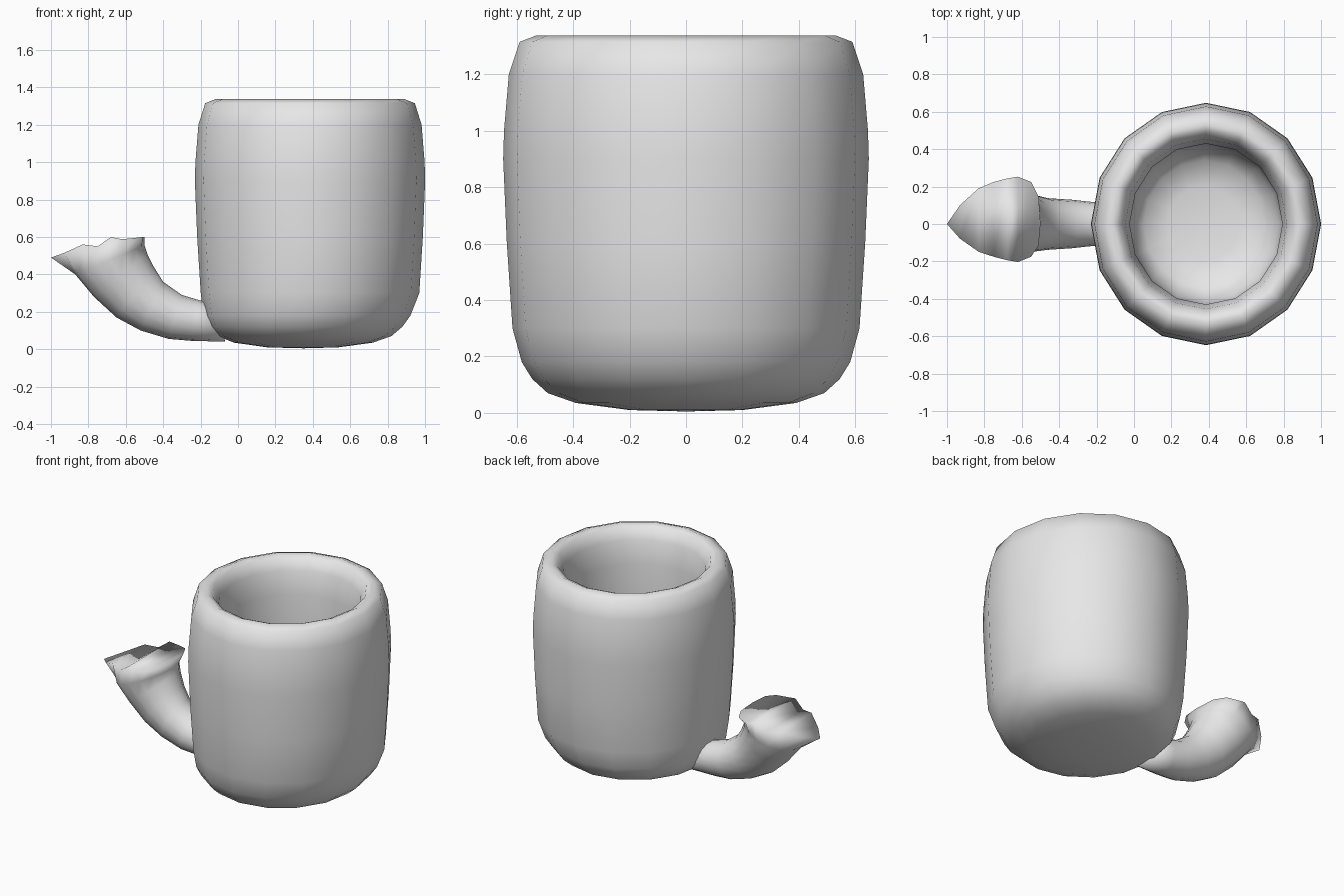
import bpy
import bmesh
from math import cos, sin, pi

SIDES = 16
ANGLES = [2 * pi * k / SIDES for k in range(SIDES)]

old = bpy.data.objects.get("Cube")
if old:
    bpy.data.objects.remove(old, do_unlink=True)

clay = bpy.data.materials.new("plain grey clay")
clay.use_nodes = True
grey = (0.8, 0.8, 0.8, 1)
clay.diffuse_color = grey
clay.node_tree.nodes["Principled BSDF"].inputs["Base Color"].default_value = grey


def loft(bm, rings):
    """Skin a list of equal point rings and return their vertices."""
    loops = [[bm.verts.new(p) for p in ring] for ring in rings]
    for a, b in zip(loops, loops[1:]):
        for k in range(SIDES):
            n = (k + 1) % SIDES
            bm.faces.new((a[k], a[n], b[n], b[k]))
    return loops


def fan(bm, loop, point):
    centre = bm.verts.new(point)
    for k in range(SIDES):
        bm.faces.new((loop[k], loop[(k + 1) % SIDES], centre))


def finish(bm, name):
    bmesh.ops.recalc_face_normals(bm, faces=bm.faces)
    for face in bm.faces:
        face.smooth = True
    mesh = bpy.data.meshes.new(name)
    bm.to_mesh(mesh)
    bm.free()
    mesh.materials.append(clay)
    obj = bpy.data.objects.new(name, mesh)
    bpy.context.collection.objects.link(obj)
    return obj


# Pot: one profile (radius, height) from the base, over the rim, to the inner floor
profile = [(.2, .01), (.39, .035), (.49, .07), (.545, .12), (.582, .18),
           (.615, .3), (.635, .6), (.648, .9), (.645, 1.0), (.628, 1.2),
           (.59, 1.315), (.53, 1.338), (.49, 1.32), (.455, 1.25), (.43, 1.1),
           (.43, .8), (.435, .5), (.41, .32), (.34, .23), (.2, .2)]
bm = bmesh.new()
rings = []
for r, z in profile:
    centre = .385 - .04 * max(0, 1 - z / .3) if r > .1 else .385
    rings.append([(centre + .95 * r * cos(t), r * sin(t), z) for t in ANGLES])
loops = loft(bm, rings)
fan(bm, loops[0], (.35, 0, .005))
fan(bm, loops[-1], (.375, 0, .195))
finish(bm, "pot")

# Spout: elliptical sections (top x, top z, bottom x, bottom z, half width, y shift)
sections = [(-.12, .25, -.07, .04, .105, 0), (-.2, .26, -.25, .045, .118, 0),
            (-.3, .29, -.37, .055, .13, 0), (-.4, .36, -.52, .1, .138, 0),
            (-.45, .44, -.65, .17, .155, .005), (-.485, .51, -.77, .28, .18, .015),
            (-.5, .555, -.87, .4, .205, .02)]
bm = bmesh.new()
rings = []
for tx, tz, bx, bz, w, shift in sections:
    rings.append([((tx + bx) / 2 + (tx - bx) / 2 * cos(t), shift + w * sin(t),
                   (tz + bz) / 2 + (tz - bz) / 2 * cos(t)) for t in ANGLES])

# Pointed, rippled lip (x, half width, height), mirrored to both sides
lip = [(-.5, 0, .6), (-.51, .13, .6), (-.55, .2, .595), (-.62, .228, .588),
       (-.68, .218, .6), (-.75, .2, .55), (-.83, .17, .56), (-.93, .09, .515),
       (-1, 0, .49)]
half = [(x, w + .025 * min(1, w / .2), z) for x, w, z in lip]
other = [(x, -w + .025 * min(1, w / .2), z) for x, w, z in lip[-2:0:-1]]
rings.append(half + other)
loops = loft(bm, rings)
fan(bm, loops[0], (-.08, 0, .14))

# Cap the lip with strips running from side to side
rim = loops[-1]
last = SIDES // 2
for k in range(last):
    corners = [rim[k], rim[k + 1], rim[-k - 1], rim[-k % SIDES]]
    bm.faces.new(list(dict.fromkeys(corners)))
finish(bm, "spout")
